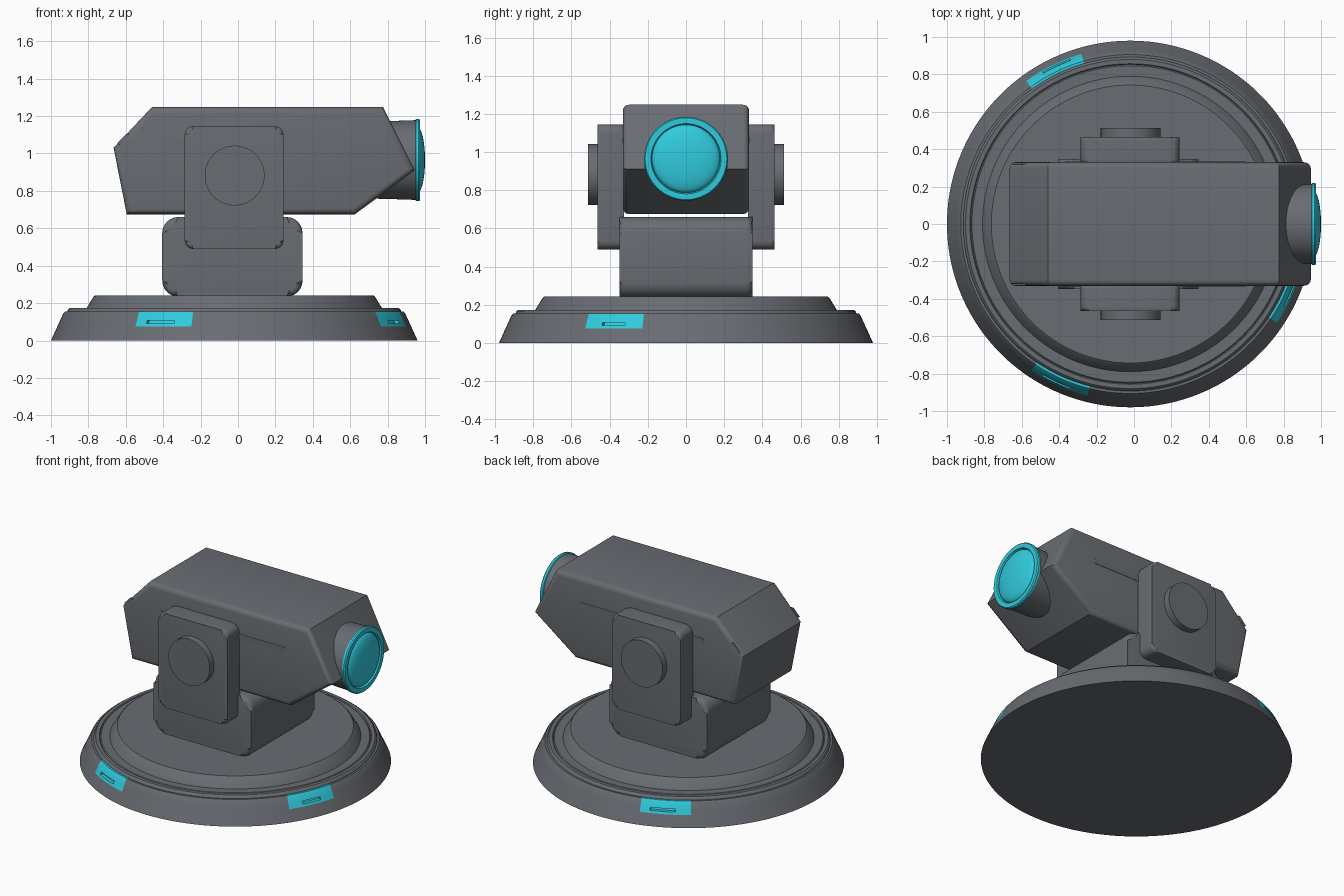
import bpy, bmesh, math
from mathutils import Vector, Matrix

if "Cube" in bpy.data.objects:
    bpy.data.objects.remove(bpy.data.objects["Cube"])


def material(name, rgb):
    m = bpy.data.materials.new(name)
    m.diffuse_color = (*rgb, 1)
    m.use_nodes = True
    m.node_tree.nodes["Principled BSDF"].inputs["Base Color"].default_value = m.diffuse_color
    return m


GREY = material("gunmetal grey", (0.14, 0.15, 0.168))
CYAN = material("glowing cyan", (0.03, 0.60, 0.73))


def finish(bm, name, mats, angle=35):
    bmesh.ops.recalc_face_normals(bm, faces=bm.faces)
    me = bpy.data.meshes.new(name)
    bm.to_mesh(me)
    bm.free()
    for m in mats:
        me.materials.append(m)
    ob = bpy.data.objects.new(name, me)
    bpy.context.collection.objects.link(ob)
    bpy.ops.object.select_all(action='DESELECT')
    bpy.context.view_layer.objects.active = ob
    ob.select_set(True)
    bpy.ops.object.shade_smooth_by_angle(angle=math.radians(angle))
    return ob


def lathe(profile, n):
    """Closed solid from (radius, height) points turned about z."""
    bm = bmesh.new()
    rings = []
    for r, z in profile:
        rings.append([bm.verts.new((r * math.cos(2 * math.pi * i / n),
                                    r * math.sin(2 * math.pi * i / n), z)) for i in range(n)])
    for a, b in zip(rings, rings[1:]):
        for i in range(n):
            j = (i + 1) % n
            bm.faces.new((a[i], a[j], b[j], b[i]))
    bm.faces.new(rings[0])
    bm.faces.new(rings[-1])
    return bm


def rounded_rect(x0, x1, z0, z1, r, seg=6):
    pts = []
    for k, (cx, cz) in enumerate(((x1 - r, z1 - r), (x0 + r, z1 - r), (x0 + r, z0 + r), (x1 - r, z0 + r))):
        for i in range(seg + 1):
            a = math.pi / 2 * (k + i / seg)
            pts.append((cx + r * math.cos(a), cz + r * math.sin(a)))
    return pts


def extruded(name, pts, y0, y1, bevel, mat=GREY):
    """Side outline in x-z, pushed along y, with the rims of both caps rounded."""
    bm = bmesh.new()
    a = [bm.verts.new((x, y0, z)) for x, z in pts]
    b = [bm.verts.new((x, y1, z)) for x, z in pts]
    n = len(pts)
    caps = [bm.faces.new(a), bm.faces.new(b)]
    for i in range(n):
        j = (i + 1) % n
        bm.faces.new((a[i], a[j], b[j], b[i]))
    if bevel:
        rims = [e for f in caps for e in f.edges]
        bmesh.ops.bevel(bm, geom=rims, offset=bevel, segments=4, profile=0.5, affect='EDGES')
    return finish(bm, name, [mat])


# Round base, with three lit patches that each hold a recessed slot
bm = lathe([(0.98, 0), (0.946, 0.075), (0.939, 0.09), (0.931, 0.108), (0.914, 0.145), (0.906, 0.154),
            (0.893, 0.154), (0.889, 0.166), (0.88, 0.173), (0.857, 0.173), (0.852, 0.167),
            (0.846, 0.173), (0.79, 0.173), (0.752, 0.235), (0.743, 0.242)], 180)
slots = {}
for f in bm.faces:
    c = f.calc_center_median()
    ang = math.degrees(math.atan2(c.y, c.x))
    for k, mid in enumerate((116, -114, -23.5)):
        if 0.075 < c.z < 0.158 and math.hypot(c.x, c.y) > 0.895 and abs(ang - mid) < 10:
            f.material_index = 1
            if 0.09 < c.z < 0.108 and abs(ang - mid + 1) < 4.4:
                slots.setdefault(k, []).append(f)
for faces in slots.values():
    old = list(faces)
    new = bmesh.ops.extrude_face_region(bm, geom=old)["geom"]
    bmesh.ops.delete(bm, geom=[f for f in old if f.is_valid], context='FACES_ONLY')
    for v in new:
        if isinstance(v, bmesh.types.BMVert):
            v.co.xy *= 0.975
base = finish(bm, "base", [GREY, CYAN])
base.location.x = -0.02

# Neck block under the housing
extruded("neck", rounded_rect(-0.405, 0.345, 0.235, 0.66, 0.085), -0.348, 0.348, 0.03)

# Angular housing
extruded("housing", [(-0.665, 1.03), (-0.46, 1.248), (0.775, 1.248), (0.945, 0.91),
                     (0.625, 0.675), (-0.595, 0.675)], -0.331, 0.331, 0.032)

# Side arms, pivot caps, light strips and rear marker lights on both sides
for side, s in (("front", -1), ("back", 1)):
    extruded(side + "_arm", rounded_rect(-0.285, 0.243, 0.49, 1.145, 0.045), s * 0.325, s * 0.465, 0.02)
    disc = [(-0.018 + 0.16 * math.cos(i * math.pi / 24), 0.882 + 0.16 * math.sin(i * math.pi / 24))
            for i in range(48)]
    extruded(side + "_pivot_cap", disc, s * 0.45, s * 0.513, 0.01)
    extruded(side + "_light_strip", rounded_rect(-0.37, 0.595, 1.045, 1.08, 0.008, 2),
             s * 0.326, s * 0.3335, 0)
    extruded(side + "_rear_marker", [(-0.646, 1.054), (-0.598, 1.105), (-0.58, 1.105), (-0.58, 1.095),
                                     (-0.628, 1.046)], s * 0.319, s * 0.3275, 0)

# Lens barrel with a lit rim and domed glass, pointing along +x
dome = [(0.178 * math.cos(t * math.pi / 16), 0.958 + 0.042 * math.sin(t * math.pi / 16)) for t in range(8)]
bm = lathe([(0.205, 0.66), (0.208, 0.80), (0.213, 0.948), (0.22, 0.952), (0.22, 0.966), (0.214, 0.974),
            (0.184, 0.974)] + dome + [(0.004, 1.0)], 64)
for f in bm.faces:
    f.material_index = int(f.calc_center_median().z > 0.945)
bm.transform(Matrix.Translation((0, 0, 0.965)) @ Matrix.Rotation(math.pi / 2, 4, 'Y'))
finish(bm, "lens", [GREY, CYAN])
